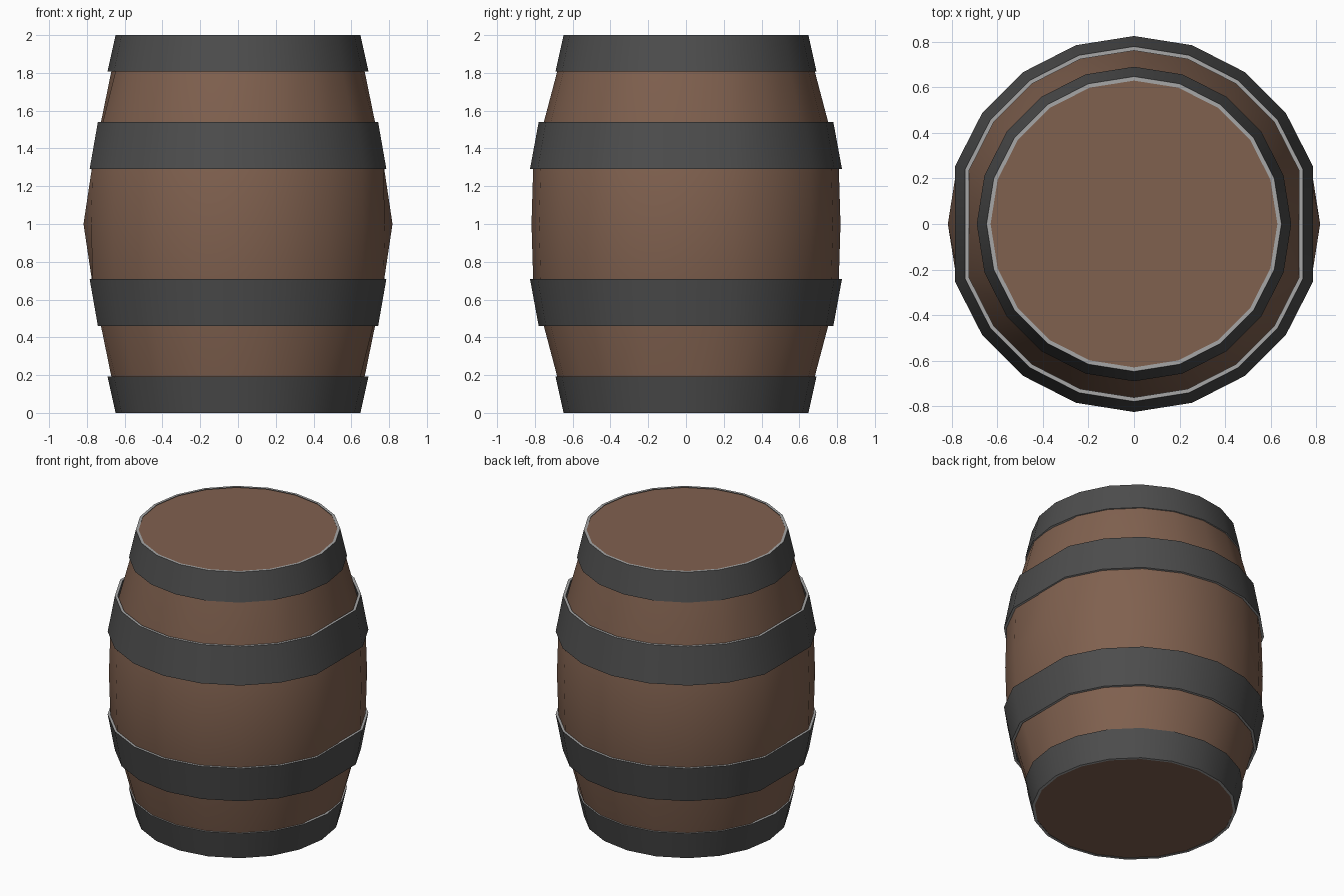
import bpy, bmesh, math

SIDES = 20
STEP = 2 * math.pi / SIDES

if "Cube" in bpy.data.objects:
    bpy.data.objects.remove(bpy.data.objects["Cube"])


def material(name, rgb, rough):
    mat = bpy.data.materials.new(name)
    mat.use_nodes = True
    mat.diffuse_color = (*rgb, 1)
    bsdf = next(n for n in mat.node_tree.nodes if n.type == 'BSDF_PRINCIPLED')
    bsdf.inputs["Base Color"].default_value = (*rgb, 1)
    bsdf.inputs["Roughness"].default_value = rough
    return mat


wood = material("brown wood", (0.216, 0.119, 0.078), 0.8)
iron = material("dark iron", (0.074, 0.074, 0.074), 0.6)
steel = material("pale steel edge", (0.38, 0.38, 0.38), 0.5)


def ring(bm, r, z, flat):
    """Ring of vertices; a flat ring has its two side corners pulled onto the chord."""
    verts = []
    for i in range(SIDES):
        k = math.cos(STEP) if flat and i % (SIDES // 2) == 0 else 1
        verts.append(bm.verts.new((r * k * math.cos(i * STEP), r * k * math.sin(i * STEP), z)))
    return verts


def bridge(bm, a, b):
    return [bm.faces.new((a[i], a[(i + 1) % SIDES], b[(i + 1) % SIDES], b[i]))
            for i in range(SIDES)]


def finish(name, bm, mats):
    bmesh.ops.recalc_face_normals(bm, faces=bm.faces)
    mesh = bpy.data.meshes.new(name)
    bm.to_mesh(mesh)
    bm.free()
    for m in mats:
        mesh.materials.append(m)
    obj = bpy.data.objects.new(name, mesh)
    bpy.context.collection.objects.link(obj)
    bpy.ops.object.select_all(action='DESELECT')
    obj.select_set(True)
    bpy.context.view_layer.objects.active = obj
    bpy.ops.object.shade_smooth_by_angle(angle=math.radians(40))
    return obj


# Wooden body with both lids
bm = bmesh.new()
profile = [(0.632, 0.004, False), (0.808, 0.67, True), (0.818, 1, False),
           (0.808, 1.33, True), (0.632, 1.996, False)]
rings = [ring(bm, *p) for p in profile]
for a, b in zip(rings, rings[1:]):
    bridge(bm, a, b)
bm.faces.new(rings[0])
bm.faces.new(rings[-1])
finish("barrel_body", bm, [wood])


# Iron hoops: tapered bands with pale cut edges
def hoop(name, wide_r, wide_z, narrow_r, narrow_z, flat, thick=0.018):
    bm = bmesh.new()
    loops = [ring(bm, r, z, flat) for r, z in (
        (wide_r, wide_z), (narrow_r, narrow_z),
        (narrow_r - thick, narrow_z), (wide_r - thick, wide_z))]
    for i in range(4):
        for f in bridge(bm, loops[i], loops[(i + 1) % 4]):
            f.material_index = i % 2
    finish(name, bm, [iron, steel])


for side, s in (("upper", 1), ("lower", -1)):
    hoop(side + "_middle_hoop", 0.826, 1 + s * 0.29, 0.78, 1 + s * 0.54, True)
    hoop(side + "_end_hoop", 0.691, 1 + s * 0.807, 0.648, 1 + s, False)
